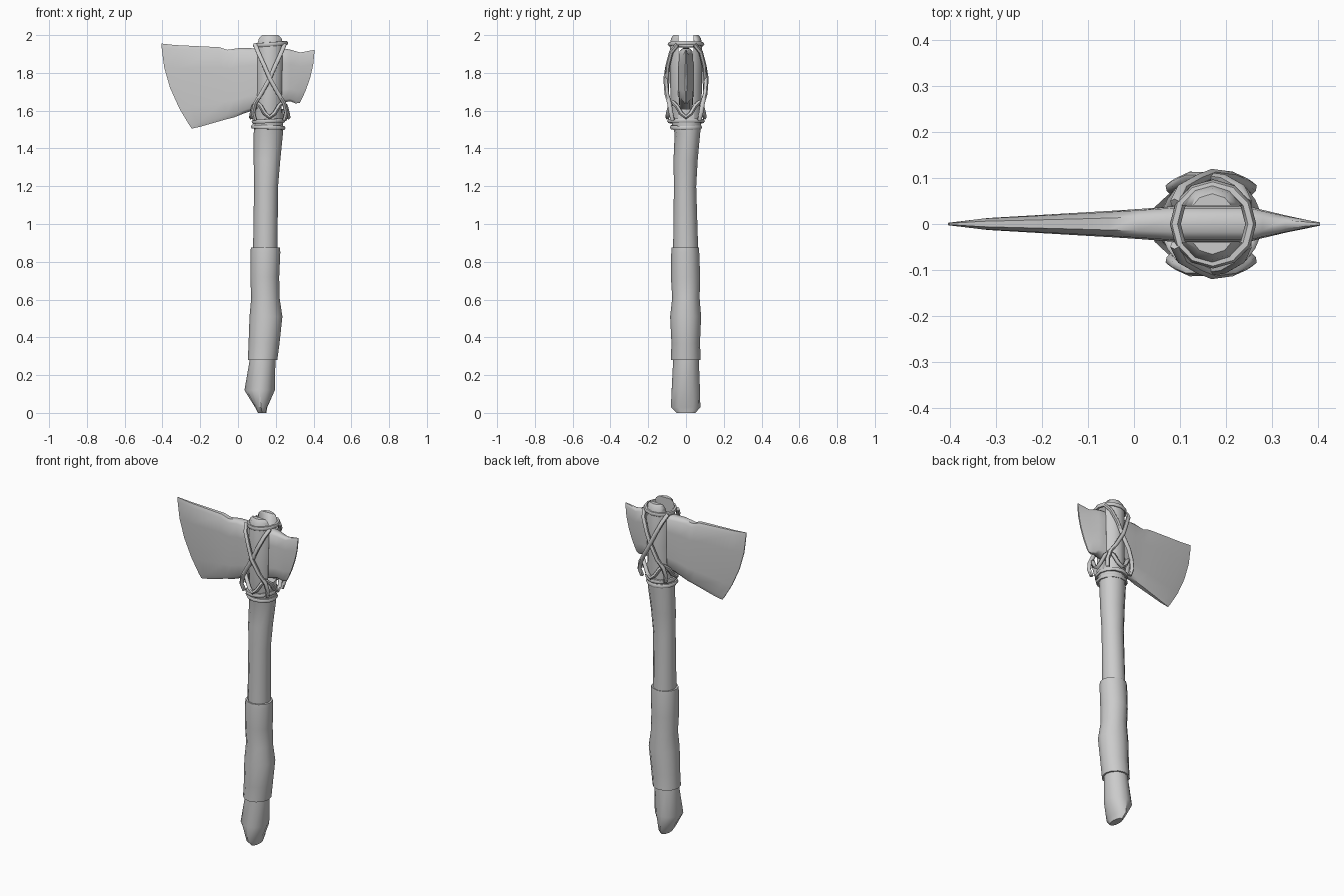
import bpy, bmesh
from math import sin, cos, pi, radians

if "Cube" in bpy.data.objects:
    bpy.data.objects.remove(bpy.data.objects["Cube"])

CX = 0.168  # axis of the head binding


def finish(name, bm, angle=40):
    bmesh.ops.recalc_face_normals(bm, faces=bm.faces)
    me = bpy.data.meshes.new(name)
    bm.to_mesh(me)
    bm.free()
    ob = bpy.data.objects.new(name, me)
    bpy.context.collection.objects.link(ob)
    bpy.ops.object.select_all(action='DESELECT')
    bpy.context.view_layer.objects.active = ob
    ob.select_set(True)
    bpy.ops.object.shade_smooth_by_angle(angle=radians(angle))
    return ob


def loft(name, rings, n=12):
    """Oval rings given as (z, x min, x max, y min, y max), capped."""
    bm = bmesh.new()
    loops = []
    for z, x0, x1, y0, y1 in rings:
        loops.append([bm.verts.new(((x0 + x1) / 2 + (x1 - x0) / 2 * cos(2 * pi * i / n),
                                    (y0 + y1) / 2 + (y1 - y0) / 2 * sin(2 * pi * i / n), z))
                      for i in range(n)])
    for a, b in zip(loops, loops[1:]):
        for i in range(n):
            j = (i + 1) % n
            bm.faces.new((a[i], a[j], b[j], b[i]))
    bm.faces.new(loops[0][::-1])
    bm.faces.new(loops[-1])
    return finish(name, bm)


def rope(name, pts, radius=0.012, closed=False):
    cu = bpy.data.curves.new(name, 'CURVE')
    cu.dimensions = '3D'
    cu.bevel_depth = radius
    cu.bevel_resolution = 1
    cu.use_fill_caps = True
    sp = cu.splines.new('POLY')
    sp.points.add(len(pts) - 1)
    for p, co in zip(sp.points, pts):
        p.co = (*co, 1)
    sp.use_cyclic_u = closed
    ob = bpy.data.objects.new(name, cu)
    bpy.context.collection.objects.link(ob)
    bpy.ops.object.select_all(action='DESELECT')
    bpy.context.view_layer.objects.active = ob
    ob.select_set(True)
    bpy.ops.object.convert(target='MESH')
    bpy.ops.object.shade_smooth_by_angle(angle=radians(60))


def ring(name, z, cx, rx, ry, tilt=0.0, n=12, wave=0.0):
    pts = []
    for i in range(n):
        a = 2 * pi * i / n
        pts.append((cx + rx * cos(a), ry * sin(a),
                    z + tilt * cos(a) - wave * cos(4 * a)))
    rope(name, pts, closed=True)


# Wooden handle: pommel, shaft and head
handle = loft("handle", [
    (0.0, 0.105, 0.15, -0.05, 0.05),
    (0.03, 0.09, 0.155, -0.08, 0.076),
    (0.12, 0.034, 0.195, -0.076, 0.074),
    (0.28, 0.062, 0.198, -0.068, 0.068),
    (0.60, 0.085, 0.205, -0.065, 0.063),
    (0.88, 0.080, 0.209, -0.068, 0.064),
    (1.20, 0.085, 0.212, -0.064, 0.054),
    (1.34, 0.083, 0.224, -0.066, 0.062),
    (1.48, 0.083, 0.238, -0.060, 0.075),
    (1.55, 0.088, 0.240, -0.080, 0.082),
    (1.75, 0.094, 0.242, -0.084, 0.084),
    (1.95, 0.092, 0.248, -0.086, 0.086),
    (1.985, 0.102, 0.240, -0.078, 0.078),
    (2.0, 0.115, 0.225, -0.066, 0.066)])

# Slot cut through the head for the blade
bm = bmesh.new()
bmesh.ops.create_cube(bm, size=1)
bmesh.ops.scale(bm, verts=bm.verts, vec=(0.4, 0.08, 0.6))
bmesh.ops.translate(bm, verts=bm.verts, vec=(CX, 0, 1.91))
cutter = finish("slot_cutter", bm)
mod = handle.modifiers.new("slot", 'BOOLEAN')
mod.object = cutter
mod.solver = 'EXACT'
bpy.context.view_layer.objects.active = handle
bpy.ops.object.modifier_apply(modifier="slot")
bpy.data.objects.remove(cutter)

# Leather grip wrap
loft("grip_wrap", [
    (0.28, 0.052, 0.208, -0.080, 0.078),
    (0.37, 0.056, 0.220, -0.077, 0.074),
    (0.51, 0.061, 0.235, -0.084, 0.080),
    (0.61, 0.070, 0.220, -0.073, 0.072),
    (0.72, 0.065, 0.218, -0.080, 0.075),
    (0.85, 0.066, 0.224, -0.078, 0.070),
    (0.875, 0.068, 0.222, -0.076, 0.068)])

# Stone blade: columns of (top x, top z, bottom x, bottom z, half thickness, bow)
cols = [
    (-0.405, 1.955, -0.245, 1.505, 0.003, -0.038),
    (-0.33, 1.947, -0.20, 1.515, 0.013, -0.03),
    (-0.10, 1.936, -0.06, 1.555, 0.026, -0.01),
    (-0.055, 1.922, -0.02, 1.565, 0.029, 0),
    (0.01, 1.932, 0.03, 1.585, 0.033, 0),
    (0.09, 1.930, 0.09, 1.605, 0.039, 0),
    (0.25, 1.928, 0.25, 1.645, 0.039, 0),
    (0.28, 1.922, 0.275, 1.650, 0.031, 0),
    (0.33, 1.908, 0.305, 1.638, 0.019, 0.008),
    (0.405, 1.922, 0.328, 1.642, 0.004, 0.018)]
rows = [(0, 0.45), (0.05, 0.9), (0.28, 1), (0.52, 1), (0.76, 1), (0.95, 0.9), (1, 0.45)]
bm = bmesh.new()
sections = []
for xt, zt, xb, zb, h, bow in cols:
    sec = []
    for s in (1, -1):
        for t, k in rows[::s]:
            sec.append(bm.verts.new((xt + (xb - xt) * t + bow * 4 * t * (1 - t),
                                     s * h * k, zt + (zb - zt) * t)))
    sections.append(sec)
for a, b in zip(sections, sections[1:]):
    for i in range(len(a)):
        j = (i + 1) % len(a)
        bm.faces.new((a[i], a[j], b[j], b[i]))
bm.faces.new(sections[0])
bm.faces.new(sections[-1][::-1])
finish("blade", bm, 50)

# Rope rings above and below the blade
ring("top_binding", 1.952, 0.172, 0.082, 0.085, 0.006)
ring("lower_binding_upper", 1.545, 0.162, 0.078, 0.088, 0.004)
ring("lower_binding_lower", 1.512, 0.160, 0.080, 0.074, -0.003)
# Looping rope that rises at the four corners
ring("looped_binding", 1.605, 0.168, 0.098, 0.098, n=24, wave=0.04)

# Crossed ropes on both cheeks
for side, face in ((-1, "front"), (1, "back")):
    for d, label in ((1, "a"), (-1, "b")):
        lift = 0.004 * d
        path = [(-0.078, 0.045, 1.95), (-0.062, 0.078, 1.91), (-0.03, 0.096, 1.84),
                (0, 0.104 + lift, 1.77), (0.045, 0.102, 1.69), (0.076, 0.088, 1.64),
                (0.088, 0.08, 1.59), (0.078, 0.07, 1.55)]
        rope(f"cross_rope_{face}_{label}", [(CX + d * x, side * y, z) for x, y, z in path])
